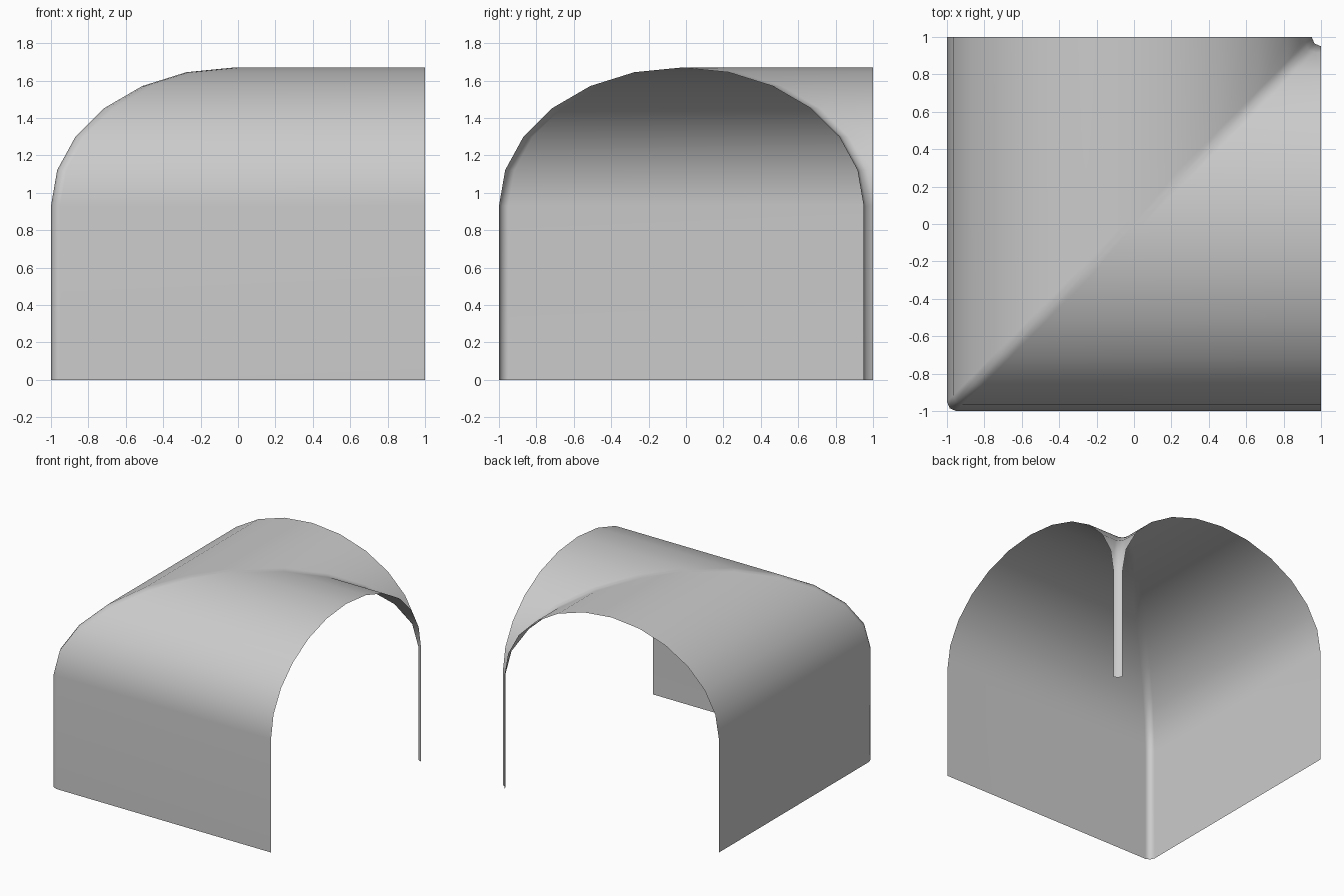
import bpy
import bmesh
import math

cube = bpy.data.objects.get("Cube")
if cube:
    bpy.data.objects.remove(cube, do_unlink=True)

CENTRE = -0.025      # tunnel axis offset from the middle
HALF_WIDTH = 0.975
SPRING = 0.93        # height where the arch starts
RISE = 0.74
ROUND = 0.05         # radius of the rounded mitre
STEPS = 12

# Plain grey material
grey = bpy.data.materials.new("plain_grey")
grey.use_nodes = True
colour = (0.6, 0.6, 0.6, 1)
grey.diffuse_color = colour
grey.node_tree.nodes["Principled BSDF"].inputs["Base Color"].default_value = colour

# Arch cross-section: straight wall, half ellipse, straight wall
profile = [(CENTRE - HALF_WIDTH, 0)]
for i in range(STEPS + 1):
    a = math.pi * i / STEPS
    profile.append((CENTRE - HALF_WIDTH * math.cos(a), SPRING + RISE * math.sin(a)))
profile.append((CENTRE + HALF_WIDTH, 0))


def bent_path(d):
    """Plan path of one profile point through the rounded right-angle corner."""
    mid = d + ROUND * (1 - math.sqrt(0.5))
    return [(1, d), (d + ROUND, d), (mid, mid), (d, d + ROUND), (d, 1)]


# Sweep the arch around the corner as an open sheet
bm = bmesh.new()
rows = [[bm.verts.new((x, y, z)) for x, y in bent_path(d)] for d, z in profile]
for low, high in zip(rows, rows[1:]):
    for k in range(len(low) - 1):
        bm.faces.new((low[k], high[k], high[k + 1], low[k + 1]))
bmesh.ops.remove_doubles(bm, verts=bm.verts, dist=0.0005)
bm.normal_update()
crown = max(bm.faces, key=lambda f: f.calc_center_median().z)
if crown.normal.z < 0:
    bmesh.ops.reverse_faces(bm, faces=bm.faces)
for f in bm.faces:
    f.smooth = True

mesh = bpy.data.meshes.new("corner_tunnel")
bm.to_mesh(mesh)
bm.free()
mesh.materials.append(grey)
tunnel = bpy.data.objects.new("corner_tunnel", mesh)
bpy.context.collection.objects.link(tunnel)

# Keep the large walls flat and shade only the rounded mitre
weighted = tunnel.modifiers.new("flat_walls", 'WEIGHTED_NORMAL')
weighted.mode = 'FACE_AREA'
